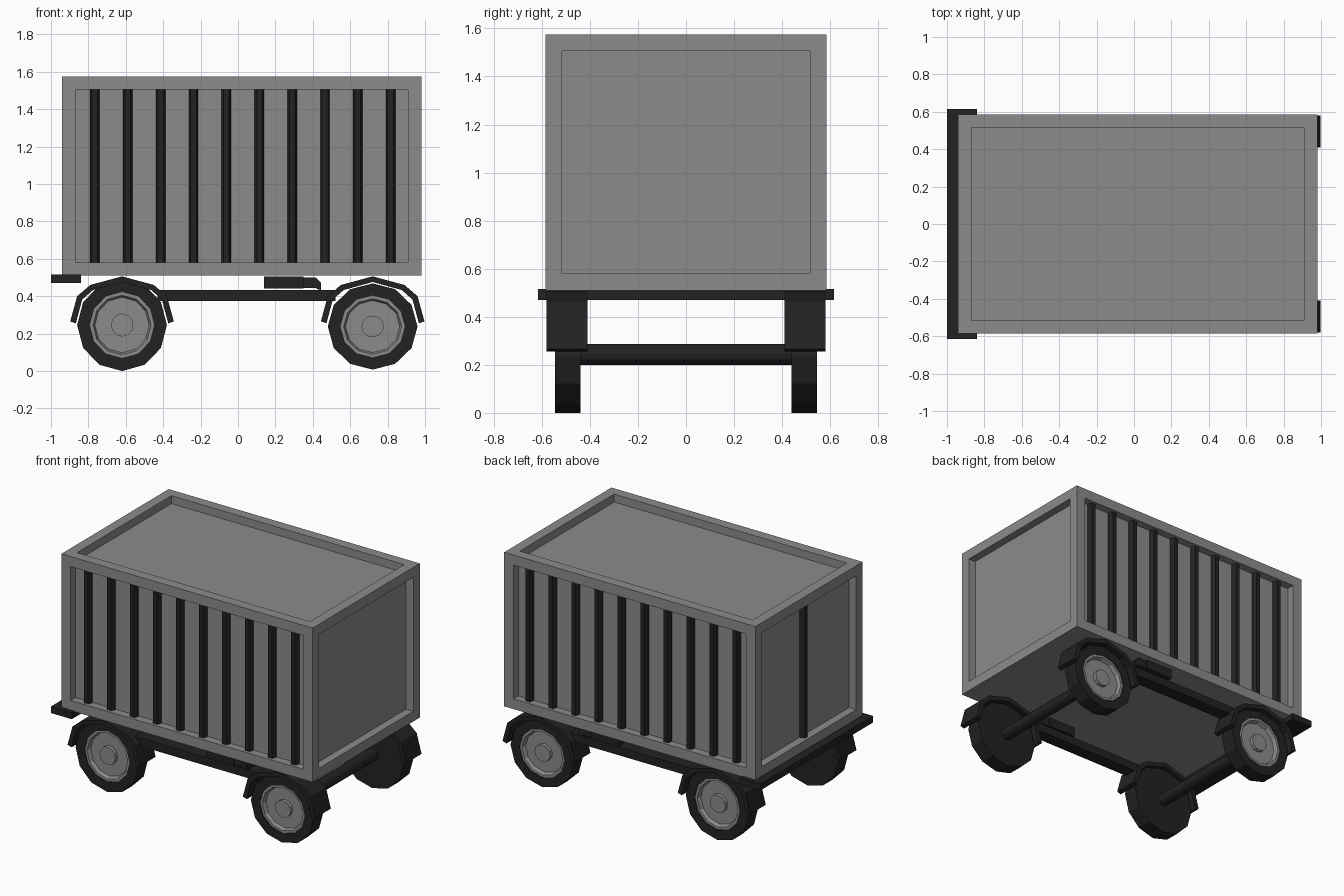
import bpy, bmesh, math
from mathutils import Vector

if "Cube" in bpy.data.objects:
    bpy.data.objects.remove(bpy.data.objects["Cube"])


def material(name, v):
    m = bpy.data.materials.new(name)
    m.diffuse_color = (v, v, v, 1)
    m.use_nodes = True
    m.node_tree.nodes["Principled BSDF"].inputs["Base Color"].default_value = m.diffuse_color
    return m


GREY = material("mid grey", 0.26)
DARK = material("near black", 0.016)


def finish(bm, name, mat):
    bmesh.ops.recalc_face_normals(bm, faces=bm.faces[:])
    me = bpy.data.meshes.new(name)
    bm.to_mesh(me)
    bm.free()
    me.materials.append(mat)
    ob = bpy.data.objects.new(name, me)
    bpy.context.collection.objects.link(ob)
    return ob


def box_bm(lo, hi):
    bm = bmesh.new()
    bmesh.ops.create_cube(bm, size=1)
    lo, hi = Vector(lo), Vector(hi)
    for v in bm.verts:
        v.co = (lo + hi) / 2 + v.co * (hi - lo)
    return bm


def box(name, lo, hi, mat):
    return finish(box_bm(lo, hi), name, mat)


def prism(name, points, move, mat):
    """Extrude a closed 3D outline along a vector."""
    bm = bmesh.new()
    f = bm.faces.new([bm.verts.new(p) for p in points])
    r = bmesh.ops.extrude_face_region(bm, geom=[f], use_keep_orig=True)
    vs = [g for g in r["geom"] if isinstance(g, bmesh.types.BMVert)]
    bmesh.ops.translate(bm, verts=vs, vec=move)
    return finish(bm, name, mat)


def lathe(name, profile, cx, cz, rz, s, mat, n=12):
    """Turn (radius, y) pairs about the wheel axis; s is the side, rz the height scale."""
    bm = bmesh.new()
    rings = []
    for r, y in profile:
        if r == 0:
            rings.append([bm.verts.new((cx, s * y, cz))] * n)
        else:
            rings.append([bm.verts.new((cx + r * math.cos(math.tau * i / n), s * y,
                                        cz + rz * r * math.sin(math.tau * i / n)))
                          for i in range(n)])
    for a, b in zip(rings, rings[1:]):
        for i in range(n):
            j = (i + 1) % n
            quad = list(dict.fromkeys((a[i], a[j], b[j], b[i])))
            bm.faces.new(quad)
    return finish(bm, name, mat)


# Cargo body: five faces with recessed panels, plain underside
bm = box_bm((-0.94, -0.585, 0.51), (0.98, 0.585, 1.575))
bm.normal_update()
sides = [f for f in bm.faces if f.normal.z > -0.5]
bmesh.ops.inset_individual(bm, faces=sides, thickness=0.07, use_even_offset=True)
bm.normal_update()
normals = [f.normal.copy() for f in sides]
panels = bmesh.ops.extrude_discrete_faces(bm, faces=sides)["faces"]
for f, n in zip(panels, normals):
    bmesh.ops.translate(bm, verts=f.verts[:], vec=-0.055 * n)
finish(bm, "cargo_body", GREY)

# Vertical ribs in the long side panels, with chamfered outer edges
RIB = [(-0.025, -0.002), (-0.025, 0.018), (-0.015, 0.035), (0.015, 0.035), (0.025, 0.018), (0.025, -0.002)]
for s, side in ((-1, "front"), (1, "back")):
    for i in range(10):
        x = -0.765 + 0.1757 * i
        prism(f"{side}_rib_{i + 1}", [(x + u, s * (0.53 + d), 0.58) for u, d in RIB],
              (0, 0, 0.925), DARK)
# Single rib on the left end
prism("end_rib", [(-0.885 - d, u, 0.58) for u, d in RIB], (0, 0, 0.925), DARK)

# Bumper plate under the left end
box("bumper", (-1.0, -0.615, 0.47), (-0.84, 0.615, 0.515), DARK)

# Wheels, mudguards and axles
TYRE = [(0, 0.44), (0.24, 0.44), (0.24, 0.545), (0.172, 0.545), (0.172, 0.50)]
RIM = [(0.173, 0.50), (0.173, 0.541), (0.155, 0.541), (0.145, 0.515), (0.06, 0.515), (0.06, 0.54), (0, 0.54)]
OUTER = [(-0.277, 0.265), (-0.24, 0.40), (-0.17, 0.46), (0, 0.506),
         (0.17, 0.46), (0.24, 0.40), (0.277, 0.265)]
INNER = [(0.247, 0.255), (0.213, 0.382), (0.155, 0.433), (0, 0.476),
         (-0.155, 0.433), (-0.213, 0.382), (-0.247, 0.255)]
for end, cx, cz, rz in (("left", -0.62, 0.246, 1.025), ("right", 0.72, 0.238, 0.96)):
    lathe(f"{end}_axle", [(0, -0.45), (0.043, -0.45), (0.043, 0.45), (0, 0.45)],
          cx, 0.243, 1, 1, DARK)
    for s, side in ((-1, "front"), (1, "back")):
        lathe(f"{end}_{side}_tyre", TYRE, cx, cz, rz, s, DARK)
        lathe(f"{end}_{side}_rim", RIM, cx, cz, rz, s, GREY)
        # Mudguard as a strip of quads between outer and inner outline
        bm = bmesh.new()
        rows = []
        for y in (0.41, 0.58):
            rows.append(([bm.verts.new((cx + x, s * y, z)) for x, z in OUTER],
                         [bm.verts.new((cx + x, s * y, z)) for x, z in reversed(INNER)]))
        (o1, i1), (o2, i2) = rows
        for k in range(len(OUTER) - 1):
            for a, b in ((o1, o2), (i1, i2), (o1, i1), (o2, i2)):
                bm.faces.new((a[k], a[k + 1], b[k + 1], b[k]))
        for k in (0, -1):
            bm.faces.new((o1[k], o2[k], i2[k], i1[k]))
        finish(bm, f"{end}_{side}_mudguard", DARK)

# Chassis rails and the tapered boxes above them
for s, side in ((-1, "front"), (1, "back")):
    box(f"{side}_rail", (-0.43, min(s * 0.44, s * 0.53), 0.375),
        (0.52, max(s * 0.44, s * 0.53), 0.432), DARK)
    box(f"{side}_tool_box", (0.14, min(s * 0.44, s * 0.55), 0.442),
        (0.35, max(s * 0.44, s * 0.55), 0.505), DARK)
    prism(f"{side}_box_nose",
          [(x, s * 0.45, z) for x, z in ((0.35, 0.445), (0.41, 0.445), (0.445, 0.43),
                                         (0.445, 0.47), (0.415, 0.50), (0.35, 0.50))],
          (0, s * 0.09, 0), DARK)
